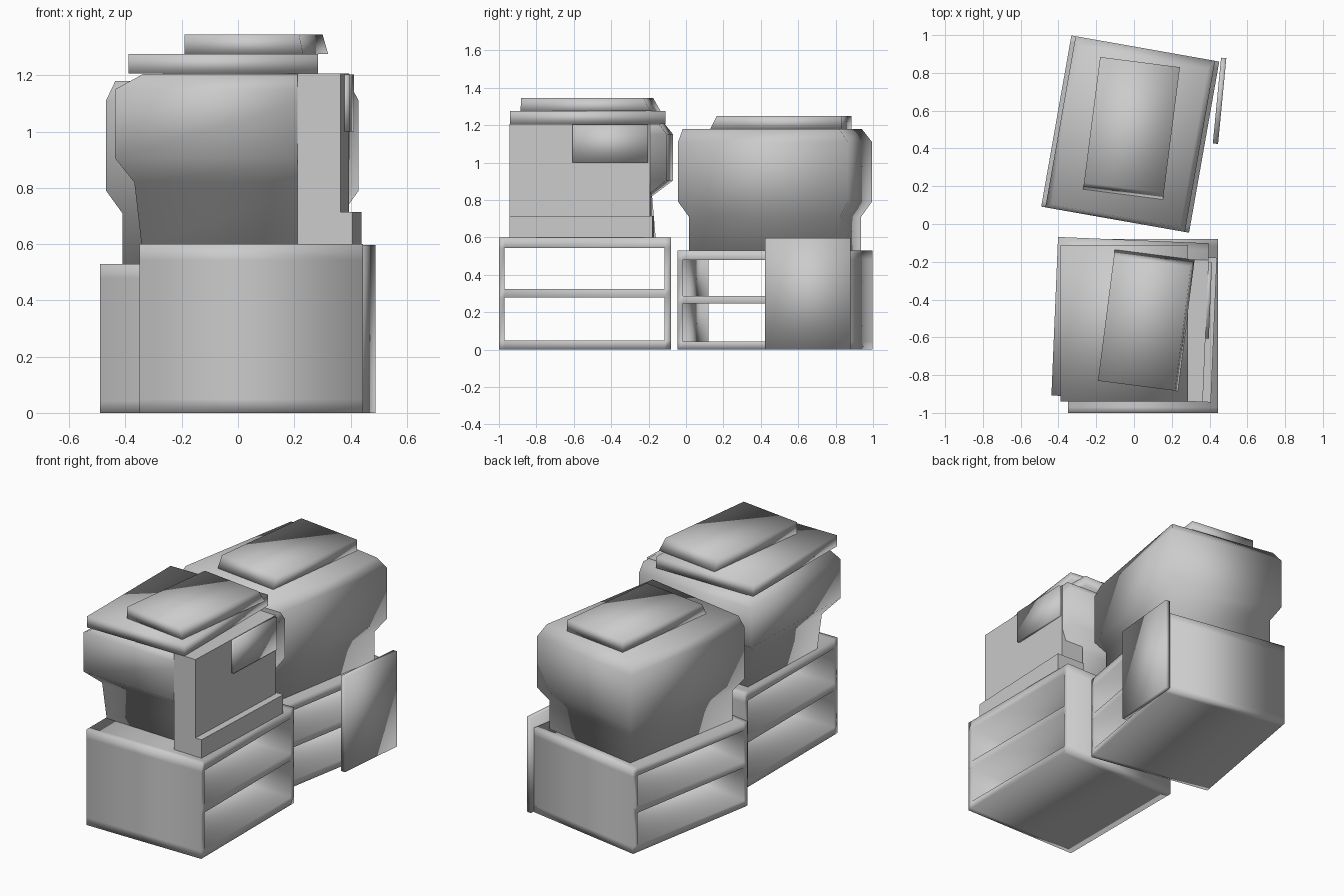
import bpy, bmesh
from math import radians

cube = bpy.data.objects.get("Cube")
if cube:
    bpy.data.objects.remove(cube, do_unlink=True)

grey = bpy.data.materials.new("plain grey")
grey.use_nodes = True
grey.diffuse_color = (0.6, 0.6, 0.6, 1)
grey.node_tree.nodes["Principled BSDF"].inputs["Base Color"].default_value = (0.6, 0.6, 0.6, 1)


def finish(name, bm, centre, turn, smooth=True):
    """Turn a bmesh into a placed object."""
    bmesh.ops.recalc_face_normals(bm, faces=bm.faces)
    for f in bm.faces:
        f.smooth = smooth
    mesh = bpy.data.meshes.new(name)
    bm.to_mesh(mesh)
    bm.free()
    mesh.materials.append(grey)
    ob = bpy.data.objects.new(name, mesh)
    ob.location = (*centre, 0)
    ob.rotation_euler.z = radians(turn)
    bpy.context.collection.objects.link(ob)
    return ob


def loft(name, half, levels, centre, turn, smooth=True):
    """Stack rectangles; each level is z and the insets at -x, +x, -y, +y."""
    bm = bmesh.new()
    hx, hy = half
    rings = []
    for z, left, right, front, back in levels:
        x0, x1, y0, y1 = -hx + left, hx - right, -hy + front, hy - back
        rings.append([bm.verts.new((x, y, z)) for x, y in
                      ((x0, y0), (x1, y0), (x1, y1), (x0, y1))])
    bm.faces.new(rings[0])
    bm.faces.new(rings[-1])
    for a, b in zip(rings, rings[1:]):
        for i in range(4):
            j = (i + 1) % 4
            bm.faces.new((a[i], a[j], b[j], b[i]))
    return finish(name, bm, centre, turn, smooth)


def block(name, x, y, z, centre, turn, smooth=False):
    """Box between local limits."""
    bm = bmesh.new()
    bmesh.ops.create_cube(bm, size=1)
    for v in bm.verts:
        v.co = [lo + (c + 0.5) * (hi - lo) for c, (lo, hi) in zip(v.co, (x, y, z))]
    return finish(name, bm, centre, turn, smooth)


def cabinet(name, height, centre, turn):
    """Two-bay cabinet, open from side to side."""
    ys = (-0.46, -0.43, 0.425, 0.46)
    zs = [height * t for t in (0, 0.08, 0.465, 0.54, 0.905, 1)]
    bm = bmesh.new()
    grid = [[bm.verts.new((-0.3975, y, z)) for y in ys] for z in zs]
    for r in range(5):
        for c in range(3):
            if c == 1 and r in (1, 3):
                continue
            bm.faces.new((grid[r][c], grid[r][c + 1], grid[r + 1][c + 1], grid[r + 1][c]))
    side = bmesh.ops.extrude_face_region(bm, geom=bm.faces[:])["geom"]
    for v in side:
        if isinstance(v, bmesh.types.BMVert):
            v.co.x += 0.795
    return finish(name, bm, centre, turn)


# Front unit: cabinet and bulging machine body
cabinet("front_cabinet", 0.6, (0.0475, -0.54), 0)
machine = ((-0.02, -0.505), -2.4)
loft("front_body", (0.4, 0.42), (
    (0.6, 0.09, 0.03, 0.1, 0.09),
    (0.82, 0.065, 0.03, 0.09, 0.11),
    (0.905, 0, 0, 0, 0),
    (1.15, 0, 0, 0, 0),
    (1.205, 0.1, 0, 0.01, 0.04)), *machine)

# Control side: upright panel, ledge and screen
block("side_panel", (0.25, 0.402), (-0.421, 0.33), (0.6, 1.206), *machine)
block("side_ledge", (0.25, 0.445), (-0.421, 0.345), (0.6, 0.715), *machine)
block("side_screen", (0.39, 0.42), (-0.085, 0.32), (1.0, 1.203), *machine, smooth=True)

# Front lids
block("front_lid", (-0.3375, 0.3375), (-0.415, 0.415), (1.206, 1.275),
      (-0.0525, -0.525), 0, smooth=True)
loft("front_top_tray", (0.213, 0.35), (
    (1.275, 0, 0, 0, 0),
    (1.345, 0, 0.015, 0, 0.04)), (0.065, -0.51), -7.3)

# Back unit: cabinet, body and tray
back = ((-0.02, 0.476), -10)
cabinet("back_cabinet", 0.53, *back)
loft("back_body", (0.375, 0.46), (
    (0.53, 0.05, 0.05, 0.05, 0.05),
    (0.71, 0.05, 0.05, 0.05, 0.05),
    (0.79, 0, 0, 0, 0),
    (1.11, 0, 0, 0, 0),
    (1.18, 0.03, 0.03, 0.02, 0.05)), *back)
loft("back_top_tray", (0.213, 0.353), (
    (1.18, 0, 0, 0, 0),
    (1.25, 0, 0, 0.035, 0)), (-0.013, 0.507), -7.3)

# Open door leaning away from the back cabinet
block("open_door", (-0.014, 0.014), (-0.228, 0.228), (0, 0.597), (0.453, 0.652), -5.5, smooth=True)
